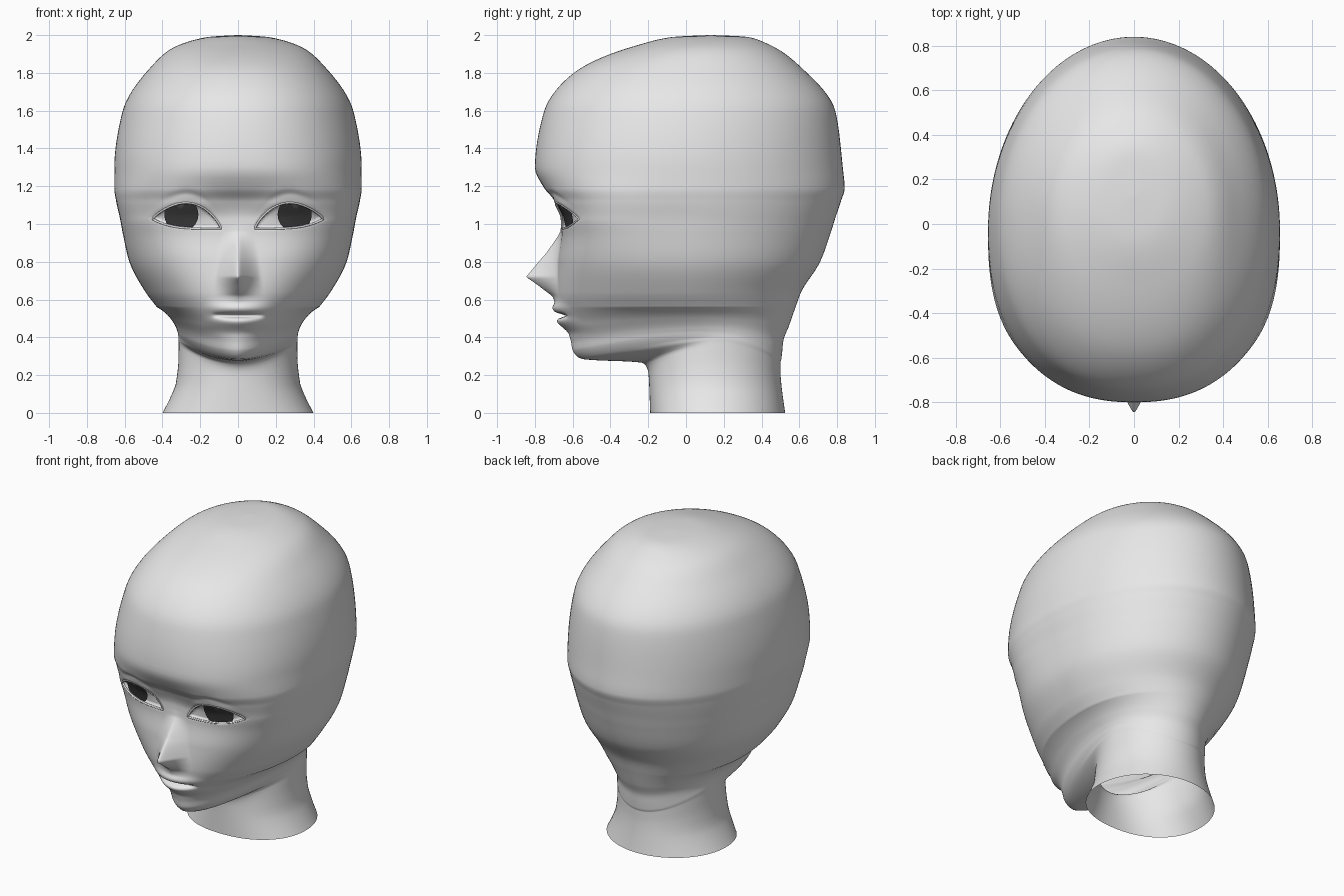
import bpy, bmesh, math

cube = bpy.data.objects.get("Cube")
if cube:
    bpy.data.objects.remove(cube)


def material(name, value):
    m = bpy.data.materials.new(name)
    m.use_nodes = True
    m.diffuse_color = (value, value, value, 1)
    bsdf = m.node_tree.nodes["Principled BSDF"]
    bsdf.inputs["Base Color"].default_value = m.diffuse_color
    bsdf.inputs["Roughness"].default_value = 0.8
    return m


skin = material("pale grey skin", 0.8)
dark = material("dark iris", 0.045)

# Head and neck sections: height, front y, back y, half width, widest y, front roundness
SECTIONS = [
    (2.0, .125, .135, .005, .13, 2), (1.992, -.05, .31, .14, .12, 2),
    (1.94, -.28, .46, .33, .08, 2.1), (1.81, -.58, .63, .48, .03, 2.2),
    (1.6, -.75, .79, .61, 0, 2.2), (1.3, -.8, .83, .655, -.03, 2.3),
    (1.19, -.75, .84, .655, -.03, 2.6), (1.12, -.69, .82, .645, -.02, 2.9),
    (1.03, -.66, .79, .625, 0, 3.1), (.95, -.66, .765, .61, 0, 2.9),
    (.8, -.68, .71, .575, 0, 2.5), (.64, -.69, .61, .49, 0, 2.2),
    (.56, -.68, .58, .43, .02, 2.1), (.46, -.655, .545, .36, .06, 1.9),
    (.38, -.61, .515, .325, .11, 1.8), (.33, -.6, .51, .318, .13, 1.75),
    (.285, -.55, .505, .315, .15, 1.6), (.265, -.23, .5, .314, .15, 1.8),
    (.22, -.2, .5, .315, .15, 2), (.15, -.195, .505, .33, .15, 2.1),
    (0, -.19, .525, .4, .15, 2.2)]
SPANS = [math.dist((p[0], p[1], p[3]), (q[0], q[1], q[3]))
         for p, q in zip(SECTIONS, SECTIONS[1:])]


def slope(i, k):
    if i == 0 or i == len(SECTIONS) - 1:
        return 0
    a = (SECTIONS[i][k] - SECTIONS[i - 1][k]) / SPANS[i - 1]
    b = (SECTIONS[i + 1][k] - SECTIONS[i][k]) / SPANS[i]
    return 2 * a * b / (a + b) if a * b > 0 else 0


def section(i, t):
    """Smooth section between row i and row i + 1."""
    out = []
    for k in range(6):
        p, q = SECTIONS[i][k], SECTIONS[i + 1][k]
        bend = slope(i, k) * t * (1 - t) ** 2 - slope(i + 1, k) * t * t * (1 - t)
        out.append(p + (q - p) * t * t * (3 - 2 * t) + bend * SPANS[i])
    return out


def bell(v, centre, width):
    return math.exp(-((v - centre) / width) ** 2)


def ramp(v, pairs):
    for (a, p), (b, q) in zip(pairs, pairs[1:]):
        if a <= v <= b:
            return p + (q - p) * (v - a) / (b - a)
    return 0


# Eye opening outline
EYE_IN, EYE_WIDTH = 0.09, 0.36


def eye_limits(x):
    t = min(max((abs(x) - EYE_IN) / EYE_WIDTH, 0), 1)
    low = 0.975 + 0.05 * t ** 4
    return low, low + 0.135 * max(math.sin(math.pi * t ** 0.95), 0) ** 0.75


# Height and amount: nose projection, and rise of the jaw line toward the sides
NOSE = [(.58, 0), (.62, .02), (.68, .1), (.72, .16), (.84, .07), (.96, .005), (1, 0)]
JAW_RISE = [(.15, 0), (.285, 1.15), (.38, .6), (.56, 0)]


def relief(x, z):
    """How far nose, lips and lids stand forward of the plain head."""
    ax = abs(x)
    nose_width = 0.12 - 0.14 * max(z - 0.68, 0)
    ridge = math.hypot(x, 0.01) - 0.01
    d = ramp(z, NOSE) * max(1 - ridge / nose_width, 0) ** 1.6
    lips = max(1 - (x / 0.2) ** 2, 0) ** 1.5
    d += lips * (0.028 * bell(z, .553, .032) + 0.02 * bell(z, .482, .024)
                 - 0.01 * bell(z, .425, .025))
    d -= 0.045 * max(1 - (x / 0.14) ** 2, 0) * bell(z, .515, .011)
    d += 0.022 * bell(ax, .27, .15) * bell(z, 1.1, .07)
    crease = eye_limits(x)[1] + .05
    return d - 0.008 * bell(z, crease, .018) * bell(ax, .28, .11)


def eye_recess(x, z):
    low, high = eye_limits(x)
    return 0.022 * min(max(min(high - z, z - low) / 0.01, 0), 1)


def face_y(x, z):
    """Front surface of the face, without the eye recess."""
    for i in range(len(SECTIONS) - 1):
        if SECTIONS[i][0] >= z >= SECTIONS[i + 1][0]:
            lo, hi = 0, 1
            for _ in range(20):
                mid = (lo + hi) / 2
                lo, hi = (mid, hi) if section(i, mid)[0] > z else (lo, mid)
            _, f, b, w, c, n = section(i, lo)
            return c - (c - f) * (1 - (abs(x) / w) ** n) ** (1 / n) - relief(x, z)


def mesh_object(name, bm, mat):
    bmesh.ops.recalc_face_normals(bm, faces=bm.faces)
    mesh = bpy.data.meshes.new(name)
    bm.to_mesh(mesh)
    bm.free()
    mesh.materials.append(mat)
    mesh.shade_smooth()
    ob = bpy.data.objects.new(name, mesh)
    bpy.context.collection.objects.link(ob)


def bridge(bm, a, b):
    for j in range(len(a)):
        k = (j + 1) % len(a)
        bm.faces.new((a[j], a[k], b[k], b[j]))


# Head and neck: one lofted skin, columns closest together on the face
HALF = 100
angles = [math.copysign(math.pi * abs(j / HALF) ** 1.8, j) for j in range(-HALF, HALF)]
rows = []
for i, span in enumerate(SPANS):
    step = 0.01 if 0.33 < SECTIONS[i][0] < 1.25 else 0.035
    count = max(3, math.ceil(span / step))
    rows += [section(i, s / count) for s in range(count)]
rows.append(SECTIONS[-1])

bm = bmesh.new()
rings = []
for z, f, b, w, c, n in rows:
    ring = []
    rise = ramp(z, JAW_RISE)
    for a in angles:
        sn, cs = math.sin(a), math.cos(a)
        depth, power = (c - f, n) if cs > 0 else (b - c, 2)
        r = (abs(sn / w) ** power + abs(cs / depth) ** power) ** (-1 / power)
        x, y = r * sn, c - r * cs
        if cs > 0.3 and 0.36 < z < 1.3:
            y += eye_recess(x, z) - relief(x, z)
        ring.append(bm.verts.new((x, y, z + rise * x * x)))
    rings.append(ring)
for a, b in zip(rings, rings[1:]):
    bridge(bm, a, b)
bm.faces.new(rings[0])
mesh_object("head_and_neck", bm, skin)

for side, label in ((1, "left"), (-1, "right")):
    # Iris: thin dark plate trimmed by the lids
    bm = bmesh.new()
    rings = []
    for r in (0.004, 0.03, 0.06, 0.09):
        ring = []
        for j in range(40):
            a = math.tau * j / 40
            x = 0.3 + r * math.cos(a)
            low, high = eye_limits(x)
            z = min(max(1.05 + r * math.sin(a), low + .003), high - .003)
            ring.append(bm.verts.new((side * x, face_y(x, z) + 0.012, z)))
        rings.append(ring)
    for a, b in zip(rings, rings[1:]):
        bridge(bm, a, b)
    bm.faces.new(rings[0])
    mesh_object(label + "_iris", bm, dark)

    # Eyelid rim: slim tube around the opening
    curve = bpy.data.curves.new(label + "_eyelid_rim", "CURVE")
    curve.dimensions = "3D"
    curve.bevel_depth = 0.006
    curve.bevel_resolution = 2
    xs = [EYE_IN + EYE_WIDTH * (1 - math.cos(math.pi * j / 24)) / 2 for j in range(25)]
    path = [(x, eye_limits(x)[1]) for x in xs]
    path += [(x, eye_limits(x)[0]) for x in xs[-2:0:-1]]
    spline = curve.splines.new("POLY")
    spline.points.add(len(path) - 1)
    for p, (x, z) in zip(spline.points, path):
        p.co = (side * x, face_y(x, z) + 0.004, z, 1)
    spline.use_cyclic_u = True
    spline.use_smooth = True
    curve.materials.append(skin)
    rim = bpy.data.objects.new(label + "_eyelid_rim", curve)
    bpy.context.collection.objects.link(rim)
